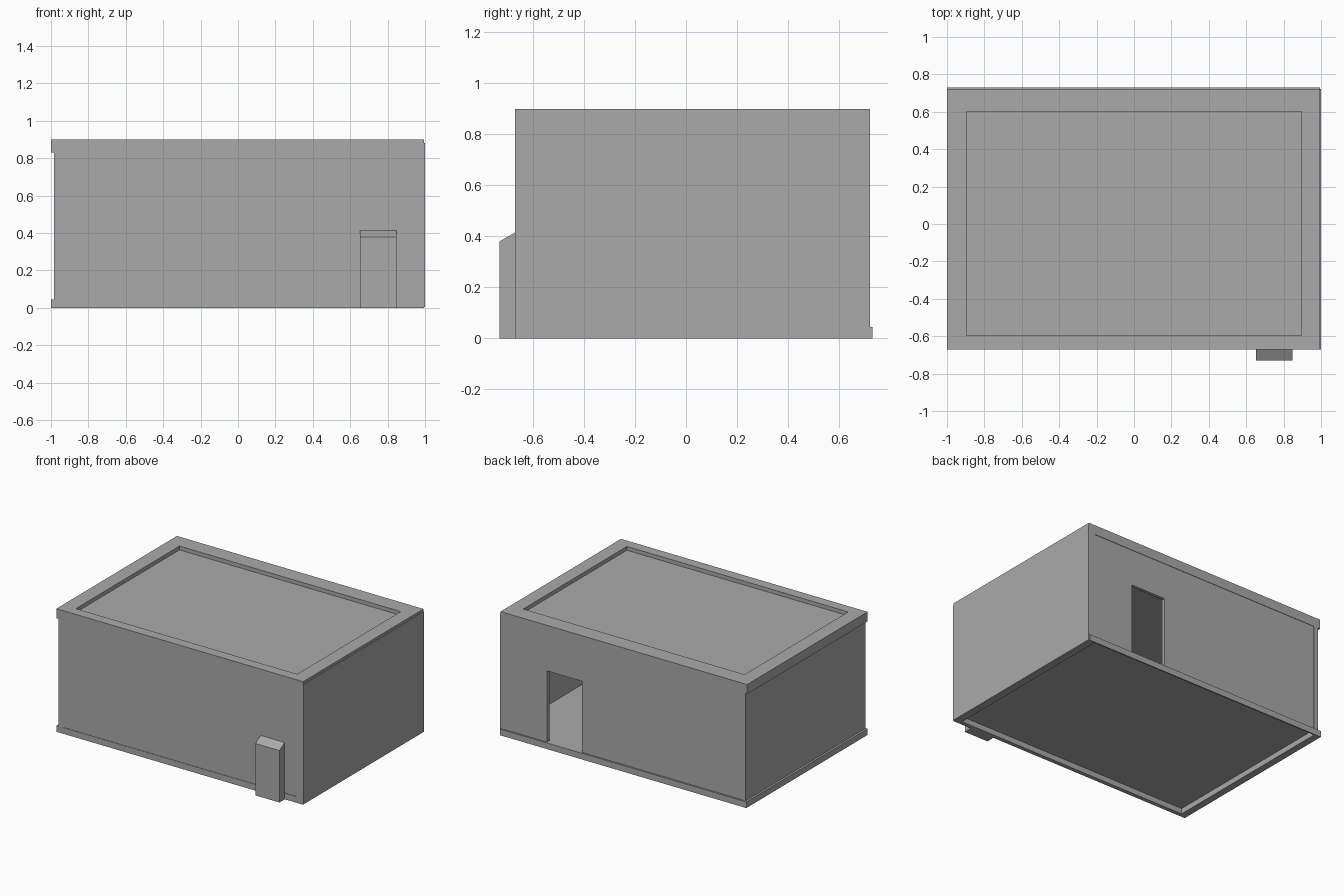
import bpy
import bmesh

cube = bpy.data.objects.get("Cube")
if cube:
    bpy.data.objects.remove(cube, do_unlink=True)

GREY = (0.4, 0.4, 0.4, 1.0)
mat = bpy.data.materials.new("plain_grey")
mat.use_nodes = True
mat.diffuse_color = GREY
mat.node_tree.nodes["Principled BSDF"].inputs["Base Color"].default_value = GREY


def finish(name, bm):
    bmesh.ops.recalc_face_normals(bm, faces=bm.faces)
    mesh = bpy.data.meshes.new(name)
    bm.to_mesh(mesh)
    bm.free()
    mesh.materials.append(mat)
    obj = bpy.data.objects.new(name, mesh)
    bpy.context.scene.collection.objects.link(obj)
    return obj


def prism(name, points, offset):
    """Extrude a flat outline by an offset vector."""
    bm = bmesh.new()
    face = bm.faces.new([bm.verts.new(p) for p in points])
    moved = bmesh.ops.extrude_face_region(bm, geom=[face])["geom"]
    verts = [v for v in moved if isinstance(v, bmesh.types.BMVert)]
    bmesh.ops.translate(bm, verts=verts, vec=offset)
    return finish(name, bm)


def corners(x, y, z):
    return [(x[0], y[0], z), (x[1], y[0], z), (x[1], y[1], z), (x[0], y[1], z)]


def box(name, x, y, z):
    return prism(name, corners(x, y, z[0]), (0, 0, z[1] - z[0]))


def frame(name, outer, inner, z):
    """Rectangular ring between two (x range, y range) rectangles."""
    bm = bmesh.new()
    rings = [[bm.verts.new(p) for p in corners(*rect, h)]
             for rect, h in ((outer, z[0]), (outer, z[1]), (inner, z[1]), (inner, z[0]))]
    for a, b in zip(rings, rings[1:] + rings[:1]):
        for i in range(4):
            j = (i + 1) % 4
            bm.faces.new((a[i], a[j], b[j], b[i]))
    return finish(name, bm)


FRONT, BACK = -0.67, 0.722
LOW, HIGH, TOP = 0.045, 0.83, 0.9
SIDE = 0.948
RECESS = 0.003
WALL_Z = (LOW, HIGH)

# Base: plinth ring, open below, with the floor level with its top
room = ((-SIDE, SIDE), (-0.64, BACK))
frame("plinth", ((-1, 0.995), (FRONT, 0.731)), room, (0, LOW))
box("floor", *room, (LOW - 0.005, LOW))

# Side walls run the full depth, the long walls sit slightly behind their ends
box("right_wall", (-0.985, -SIDE), (FRONT, BACK), WALL_Z)
box("left_wall", (SIDE, 0.995), (FRONT, BACK), WALL_Z)
box("left_cladding", (0.995, 1.0), (FRONT, BACK), (0.005, 0.882))
box("front_wall", (-SIDE, SIDE), (FRONT + RECESS, -0.64), WALL_Z)

# Back wall with a doorway
door_a, door_b, door_top = 0.34, 0.62, 0.565
outline = [(-SIDE, LOW), (door_a, LOW), (door_a, door_top), (door_b, door_top),
           (door_b, LOW), (SIDE, LOW), (SIDE, HIGH), (-SIDE, HIGH)]
prism("back_wall", [(x, BACK - RECESS, z) for x, z in outline], (0, -0.025, 0))

# Roof: raised parapet around a sunken panel
roof_hole = ((-0.895, 0.895), (-0.595, 0.602))
frame("parapet", ((-1, 0.995), (FRONT, BACK)), roof_hole, (HIGH, TOP))
box("roof_panel", *roof_hole, (HIGH, 0.872))

# Cabinet with a sloping top against the front wall
side = [(FRONT, 0), (-0.731, 0), (-0.731, 0.38), (FRONT, 0.415)]
prism("front_cabinet", [(0.652, y, z) for y, z in side], (0.195, 0, 0))
